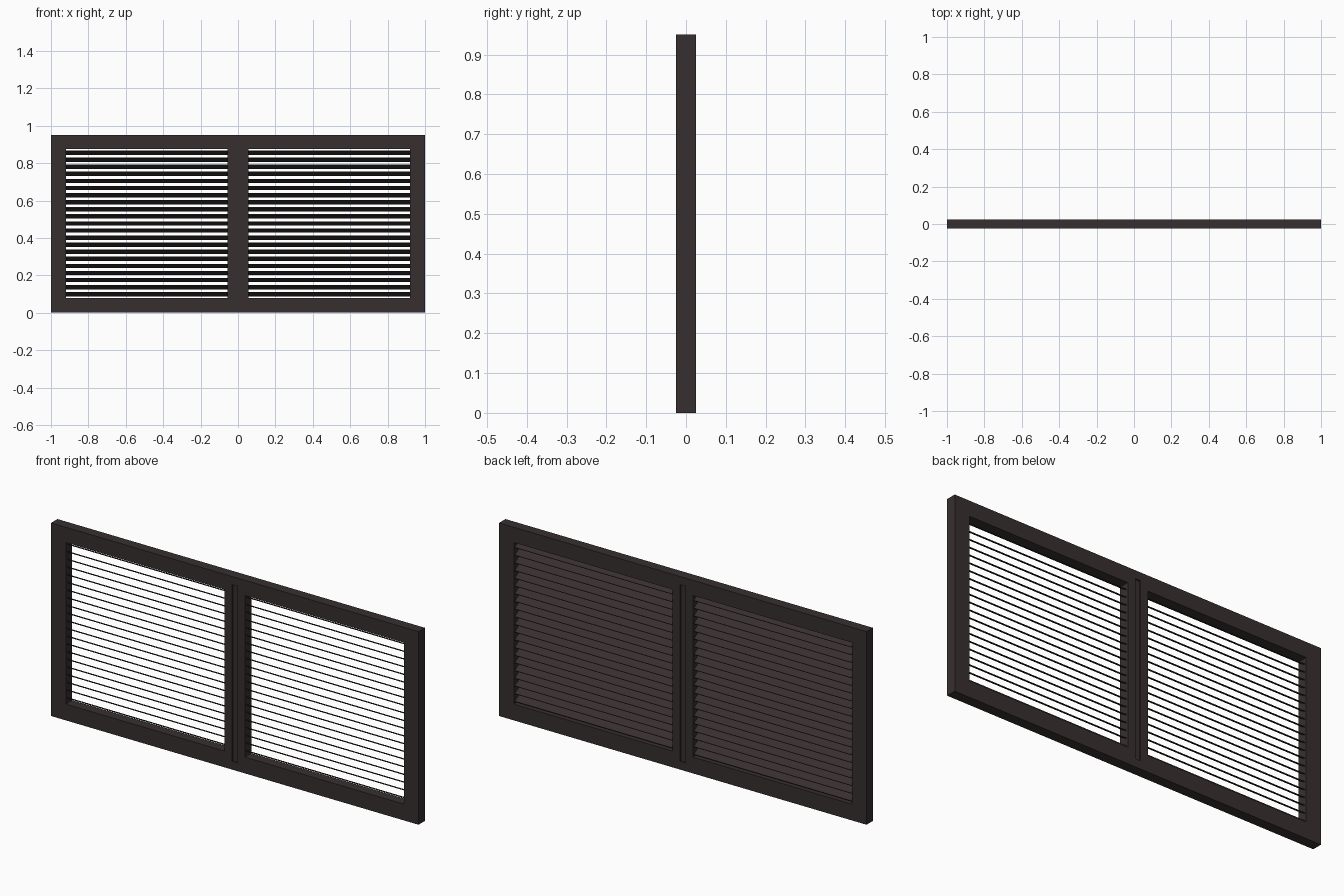
import bpy, math

WIDTH, HEIGHT, DEPTH = 2.0, 0.95, 0.05
OPEN_IN, OPEN_OUT = 0.055, 0.92      # opening limits, measured from the centre
OPEN_LOW, OPEN_HIGH = 0.08, 0.875
SLATS, TILT = 21, math.radians(-32)

cube = bpy.data.objects.get("Cube")
if cube:
    bpy.data.objects.remove(cube)

# One dark brown painted finish
paint = bpy.data.materials.new("dark_brown")
paint.use_nodes = True
paint.diffuse_color = (0.039, 0.028, 0.029, 1)
paint.node_tree.nodes["Principled BSDF"].inputs["Base Color"].default_value = paint.diffuse_color


def box(name, x0, x1, y0, y1, z0, z1, tilt=0):
    """Box between limits, optionally tilted about its long x axis."""
    bpy.ops.mesh.primitive_cube_add(
        size=1, location=((x0 + x1) / 2, (y0 + y1) / 2, (z0 + z1) / 2))
    ob = bpy.context.object
    ob.name = name
    ob.scale = (x1 - x0, y1 - y0, z1 - z0)
    ob.rotation_euler.x = tilt
    ob.data.materials.append(paint)
    return ob


half = DEPTH / 2

# Rails across the full width
box("bottom_rail", -WIDTH / 2, WIDTH / 2, -half, half, 0, OPEN_LOW)
box("top_rail", -WIDTH / 2, WIDTH / 2, -half, half, OPEN_HIGH, HEIGHT)

# Centre stile with a shallow groove cut front and back
stile = box("centre_stile", -OPEN_IN, OPEN_IN, -half, half, OPEN_LOW, OPEN_HIGH)
groove_depth, groove_half = 0.006, 0.014
for part in (stile, bpy.data.objects["bottom_rail"], bpy.data.objects["top_rail"]):
    for side in (-1, 1):
        cutter = bpy.data.objects.get(f"groove_cutter_{side}")
        if not cutter:
            cutter = box(f"groove_cutter_{side}", -groove_half, groove_half,
                         side * half - groove_depth, side * half + groove_depth,
                         0.04, HEIGHT - 0.04)
            cutter.hide_render = True
            cutter.hide_set(True)
            cutter.display_type = 'WIRE'
        cut = part.modifiers.new("groove", 'BOOLEAN')
        cut.operation, cut.solver, cut.object = 'DIFFERENCE', 'EXACT', cutter

# Outer stiles and the tilted slats of each panel
pitch = (OPEN_HIGH - OPEN_LOW) / SLATS
slat_depth, slat_thick = 0.037, 0.004
for name, s in (("left", 1), ("right", -1)):
    x0, x1 = sorted((s * OPEN_OUT, s * WIDTH / 2))
    box(f"{name}_stile", x0, x1, -half, half, OPEN_LOW, OPEN_HIGH)
    x0, x1 = sorted((s * OPEN_IN, s * OPEN_OUT))
    for i in range(SLATS):
        z = OPEN_LOW + pitch * (i + 0.5)
        box(f"{name}_slat_{i + 1}", x0, x1, -slat_depth / 2, slat_depth / 2,
            z - slat_thick / 2, z + slat_thick / 2, TILT)
